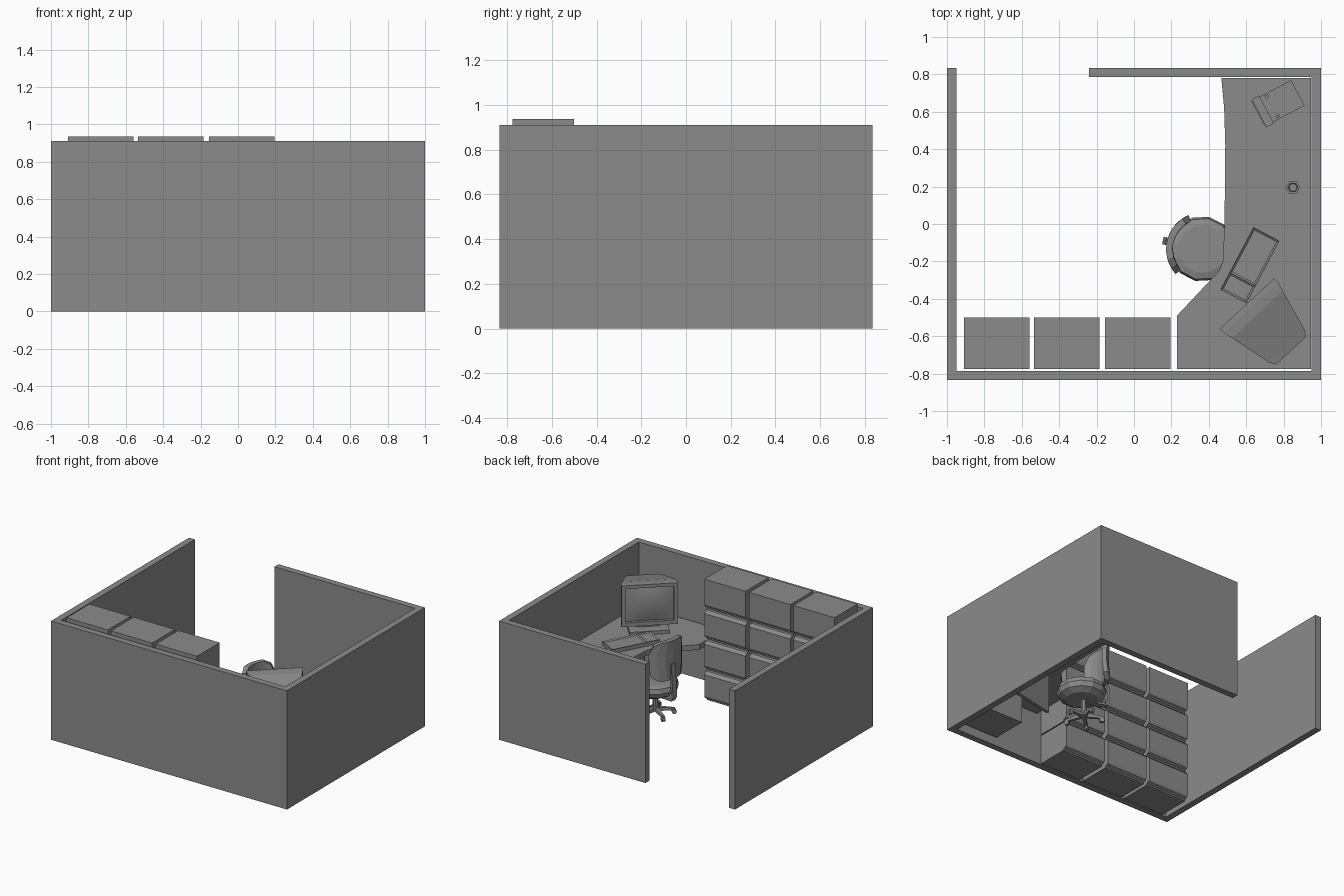
import bpy, bmesh
from math import sin, cos, pi, radians, atan2
from mathutils import Vector, Matrix

cube = bpy.data.objects.get("Cube")
if cube:
    bpy.data.objects.remove(cube, do_unlink=True)

grey = bpy.data.materials.new("plain grey")
grey.use_nodes = True
tone = (0.26, 0.26, 0.26, 1)
grey.diffuse_color = tone
grey.node_tree.nodes["Principled BSDF"].inputs["Base Color"].default_value = tone


def finish(name, bm, matrix=None):
    bmesh.ops.recalc_face_normals(bm, faces=bm.faces)
    mesh = bpy.data.meshes.new(name)
    bm.to_mesh(mesh)
    bm.free()
    mesh.materials.append(grey)
    obj = bpy.data.objects.new(name, mesh)
    bpy.context.scene.collection.objects.link(obj)
    if matrix:
        obj.matrix_world = matrix
    return obj


def loft(name, rings, matrix=None):
    """Skin a stack of equal rings and cap both ends."""
    bm = bmesh.new()
    loops = [[bm.verts.new(p) for p in ring] for ring in rings]
    for a, b in zip(loops, loops[1:]):
        for i in range(len(a)):
            j = (i + 1) % len(a)
            bm.faces.new((a[i], a[j], b[j], b[i]))
    bm.faces.new(loops[0])
    bm.faces.new(loops[-1])
    return finish(name, bm, matrix)


def prism(name, outline, z0, z1, matrix=None):
    return loft(name, [[(x, y, z) for x, y in outline] for z in (z0, z1)], matrix)


def box(name, x0, x1, y0, y1, z0, z1, matrix=None):
    return prism(name, [(x0, y0), (x1, y0), (x1, y1), (x0, y1)], z0, z1, matrix)


def circle(r, n, z, turn=0):
    return [(r * cos(turn + 2 * pi * i / n), r * sin(turn + 2 * pi * i / n), z) for i in range(n)]


def place(x, y, z, angle):
    return Matrix.Translation((x, y, z)) @ Matrix.Rotation(angle, 4, "Z")


def inset_panel(obj, thickness, depth):
    """Sink a framed panel into the top of a box."""
    bm = bmesh.new()
    bm.from_mesh(obj.data)
    top = max(bm.faces, key=lambda f: f.calc_center_median().z)
    bmesh.ops.inset_region(bm, faces=[top], thickness=thickness, depth=-depth)
    bm.to_mesh(obj.data)
    bm.free()


# Partition walls, open at the back
prism("partition_walls", [(-0.24, 0.835), (1, 0.835), (1, -0.835), (-1, -0.835), (-1, 0.835),
      (-0.95, 0.835), (-0.95, -0.785), (0.95, -0.785), (0.95, 0.785), (-0.24, 0.785)], 0, 0.91)

# Three stacks of overhead-style cabinets with chamfered door edges
ROW = 0.234
for col, x in enumerate((-0.91, -0.535, -0.155)):
    for row in range(4):
        top = ROW if row == 3 else ROW - 0.008
        lip = 0.0 if row == 3 else 0.02
        side = [(-0.775, 0), (-0.53, 0), (-0.53, 0.012), (-0.508, 0.022), (-0.5, 0.04),
                (-0.5, top - lip - 0.002), (-0.5 - lip, top), (-0.775, top)]
        loft(f"cabinet_{col + 1}_{row + 1}",
             [[(px, y, z + row * ROW) for y, z in side] for px in (x, x + 0.35)])

# Desk with a cut corner and its supports
DESK = 0.43
prism("desk_top", [(0.23, -0.775), (0.945, -0.775), (0.945, 0.78), (0.467, 0.78), (0.482, 0.62),
      (0.488, 0.42), (0.484, 0), (0.475, -0.2), (0.455, -0.25), (0.23, -0.49)], DESK - 0.04, DESK)
box("desk_pedestal", 0.6, 0.945, -0.775, -0.5, 0.06, DESK - 0.04)
box("desk_support", -0.2, 0.2, -0.012, 0.012, 0.06, DESK - 0.04, place(0.745, -0.24, 0, 0.2))

# Monitor: local +x runs along the screen, +y runs to the back
view = place(0.605, -0.425, DESK, atan2(-0.27, -0.29))


def frame(w, z0, z1, y):
    return [(-w, y, z0), (w, y, z0), (w, y, z1), (-w, y, z1)]


loft("monitor_case", [frame(0.17, 0.1, 0.36, 0.025), frame(0.17, 0.1, 0.36, 0), frame(0.198, 0.07, 0.385, 0),
     frame(0.198, 0.07, 0.385, 0.03), frame(0.185, 0.075, 0.38, 0.08),
     frame(0.13, 0.1, 0.31, 0.31), frame(0.11, 0.11, 0.3, 0.345)], view)

# Bulged screen
bm = bmesh.new()
bmesh.ops.create_grid(bm, x_segments=8, y_segments=8, size=1)
for v in bm.verts:
    a, b = v.co.x, v.co.y
    v.co = (a * 0.17, 0.022 - 0.02 * (1 - a * a) * (1 - b * b), 0.23 + b * 0.13)
for f in bm.faces:
    f.smooth = True
finish("monitor_screen", bm, view)
box("monitor_neck", -0.08, 0.08, 0.08, 0.22, 0.02, 0.1, view)
box("monitor_base", -0.14, 0.14, 0.0, 0.25, 0, 0.025, view)

# Keyboard with two sunken key fields
keys = place(0.62, -0.22, DESK, atan2(0.33, 0.175))
for name, x0, x1 in (("number_keys", -0.187, -0.085), ("main_keys", -0.085, 0.187)):
    inset_panel(box(name, x0, x1, -0.077, 0.077, 0, 0.03, keys), 0.014, 0.008)

# Telephone with sloped body and handset
phone = place(0.77, 0.645, DESK, radians(28))
loft("phone_body", [[(x, y, z) for y, z in ((-0.12, 0), (0.12, 0), (0.12, 0.055), (-0.12, 0.035))]
     for x in (-0.077, 0.077)], phone @ Matrix.Rotation(-pi / 2, 4, "Z"))
box("phone_handset", -0.115, -0.07, -0.085, 0.085, 0.045, 0.065, phone)
for s in (-1, 1):
    box("handset_end", -0.115, -0.07, s * 0.065 - 0.02, s * 0.065 + 0.02, 0.03, 0.048, phone)
    box("phone_hook", -0.045, -0.025, s * 0.06 - 0.008, s * 0.06 + 0.008, 0.035, 0.055, phone)

# Hollow six-sided cup
loft("cup", [circle(0.03, 6, 0), circle(0.038, 6, 0.085), circle(0.026, 6, 0.085),
     circle(0.022, 6, 0.01)], place(0.85, 0.195, DESK, 0))

# Office chair facing the desk
chair = place(0.35, -0.13, 0, radians(-12))
shift = chair @ Matrix.Translation((0.015, 0, 0))
loft("chair_seat", [circle(0.115, 12, 0.165), circle(0.16, 12, 0.19), circle(0.175, 12, 0.225),
     circle(0.165, 12, 0.26), circle(0.13, 12, 0.27)], shift)

# Curved backrest, narrowing towards its top and bottom
bm = bmesh.new()
levels = ((0.33, 0.55), (0.36, 0.85), (0.44, 1), (0.53, 1), (0.6, 0.8), (0.625, 0.5))
skins = []
for radius in (0.2, 0.165):
    skins.append([[bm.verts.new((0.022 - radius * cos(a * w), -radius * sin(a * w), z))
                   for a in [radians(-54 + 18 * i) for i in range(7)]] for z, w in levels])
for skin in skins:
    for r in range(5):
        for c in range(6):
            bm.faces.new((skin[r][c], skin[r][c + 1], skin[r + 1][c + 1], skin[r + 1][c]))
rims = [s[0] + [row[-1] for row in s[1:]] + s[-1][-2::-1] + [row[0] for row in s[-2:0:-1]] for s in skins]
for i in range(len(rims[0])):
    j = (i + 1) % len(rims[0])
    bm.faces.new((rims[0][i], rims[0][j], rims[1][j], rims[1][i]))
finish("chair_back", bm, chair)

# Bent bar from seat to backrest
bar = [(-0.05, 0.155), (-0.18, 0.165), (-0.2, 0.2), (-0.182, 0.45), (-0.165, 0.45), (-0.18, 0.21),
       (-0.17, 0.18), (-0.05, 0.17)]
loft("chair_back_bar", [[(x, y, z) for x, z in bar] for y in (-0.02, 0.02)], chair)
loft("chair_column", [circle(0.02, 8, 0.04), circle(0.02, 8, 0.165)], chair)

# Five-legged star base with casters
loft("base_hub", [circle(0.032, 10, 0.035), circle(0.026, 10, 0.075)], chair)
for i in range(5):
    arm = chair @ Matrix.Rotation(2 * pi * i / 5 + 0.3, 4, "Z")
    loft("base_leg", [[(x, y, z) for y, z in ((-w, 0.03), (w, 0.03), (w, h), (-w, h))]
         for x, w, h in ((0.02, 0.013, 0.06), (0.135, 0.009, 0.045))], arm)
    wheel = arm @ Matrix.Translation((0.13, 0.012, 0.018)) @ Matrix.Rotation(pi / 2, 4, "X")
    loft("caster", [circle(0.018, 8, 0), circle(0.018, 8, 0.024)], wheel)
